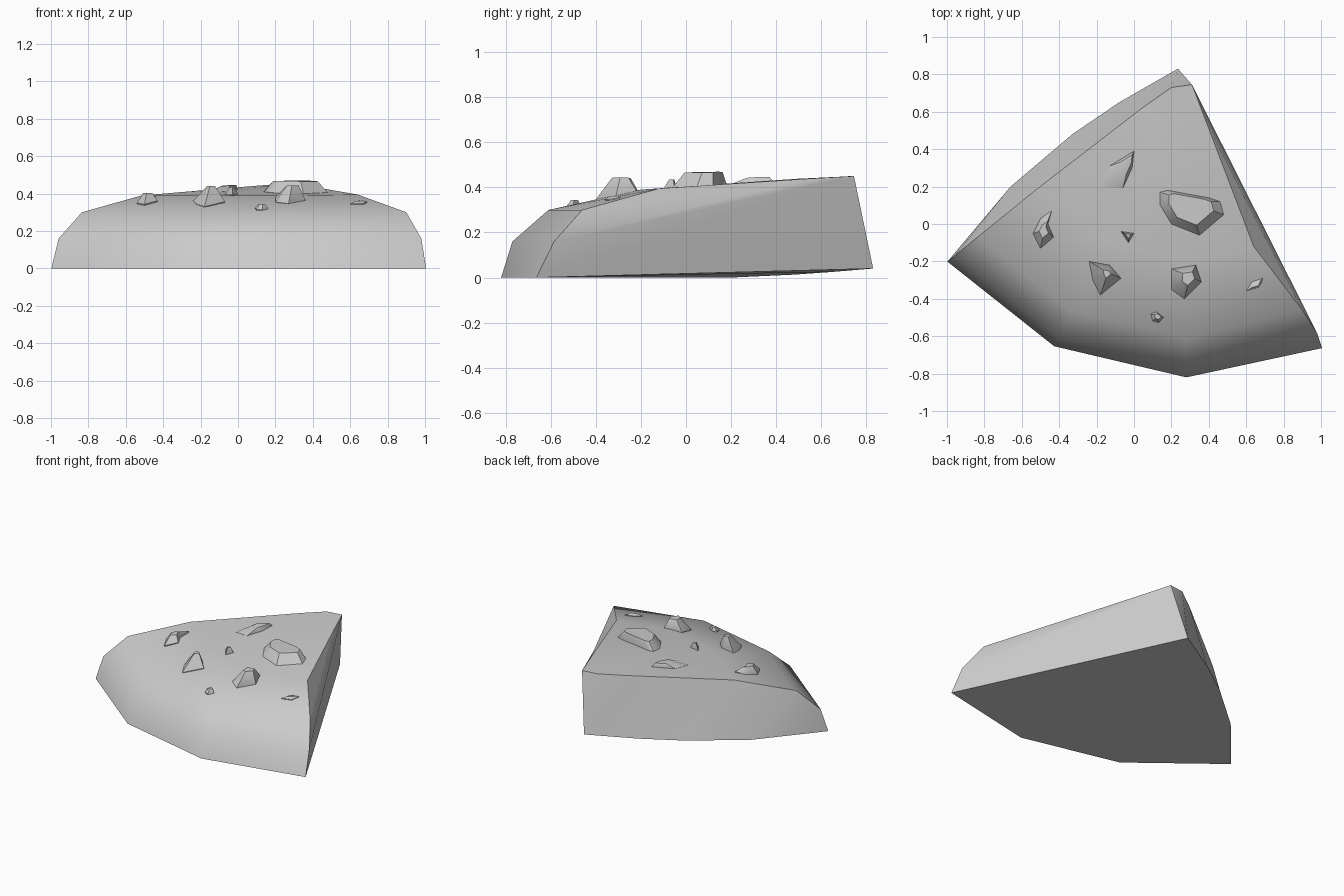
import bpy, bmesh
from math import radians, cos, sin, hypot

if "Cube" in bpy.data.objects:
    bpy.data.objects.remove(bpy.data.objects["Cube"])

CX, CY = 0.30, 0.85                       # centre of the whole round biscuit
PROFILE = [(1.67, 0.0), (1.62, 0.16), (1.46, 0.30), (1.05, 0.39), (0.36, 0.438), (0.0, 0.455)]
ANGLES = [-141, -115.8, -90.7, -65]


def surface_z(x, y):
    """Height of the domed top at a point."""
    r = hypot(x - CX, y - CY)
    for (r0, z0), (r1, z1) in zip(PROFILE, PROFILE[1:]):
        if r >= r1:
            return z0 + (z1 - z0) * (r0 - r) / (r0 - r1)
    return 0.45


def finish(name, bm, angle):
    bmesh.ops.recalc_face_normals(bm, faces=bm.faces)
    me = bpy.data.meshes.new(name)
    bm.to_mesh(me)
    bm.free()
    ob = bpy.data.objects.new(name, me)
    bpy.context.collection.objects.link(ob)
    bpy.ops.object.select_all(action='DESELECT')
    ob.select_set(True)
    bpy.context.view_layer.objects.active = ob
    bpy.ops.object.shade_smooth_by_angle(angle=radians(angle))
    return ob


def biscuit_wedge():
    bm = bmesh.new()
    V = bm.verts.new
    # domed top: rings of the biscuit profile over the remaining sector
    rings = [[V((CX + r * cos(radians(a)), CY + r * sin(radians(a)), z)) for a in ANGLES]
             for r, z in PROFILE[:5]]
    # broken ends pulled onto the right and left fracture lines
    rings[1][3].co = (0.98, -0.585, 0.16)
    rings[2][3].co = (0.90, -0.46, 0.30)
    rings[3][3].co = (0.64, -0.12, 0.395)
    rings[4][3].co = (0.39, 0.535, 0.438)
    rings[4][0].co = (0.05, 0.625, 0.438)
    for lo, hi in zip(rings, rings[1:]):
        for i in range(3):
            bm.faces.new((lo[i], lo[i + 1], hi[i + 1], hi[i]))
    # pointed back corner
    tip, notch = V((0.31, 0.745, 0.45)), V((0.20, 0.73, 0.45))
    heel = V((0.235, 0.83, 0.04))
    inner = rings[4]
    bm.faces.new((inner[0], inner[1], notch))
    bm.faces.new((inner[1], inner[2], tip, notch))
    bm.faces.new((inner[2], inner[3], tip))
    # left fracture face, bulging at its foot
    b1, b2, b3 = V((-0.66, 0.20, 0)), V((-0.33, 0.48, 0.013)), V((-0.08, 0.65, 0.025))
    L = [r[0] for r in rings]
    for f in ((L[0], L[1], b1), (L[1], L[2], b1), (L[2], L[3], b2, b1),
              (L[3], L[4], b3, b2), (L[4], notch, heel, b3), (notch, tip, heel)):
        bm.faces.new(f)
    # right fracture face, in two planes
    R = [r[3] for r in rings]
    bm.faces.new((tip, R[4], R[3], R[2], R[1]))
    bm.faces.new((tip, R[1], R[0], heel))
    # underside
    bm.faces.new(rings[0] + [heel, b3, b2, b1])
    finish("biscuit_wedge", bm, 35)


def chip(i, outline, peak, top_z, top_scale):
    """Rough lump: outline at the surface, smaller top, buried base."""
    bm = bmesh.new()
    px, py = peak
    levels = []
    for s, lift in ((0.85, -0.05), (1.0, 0.0), (top_scale, None)):
        ring = []
        for x, y in outline:
            X, Y = px + (x - px) * s, py + (y - py) * s
            z = surface_z(X, Y) + lift if lift is not None else top_z - 0.07 * hypot(X - px, Y - py)
            ring.append(bm.verts.new((X, Y, z)))
        levels.append(ring)
    n = len(outline)
    for lo, hi in zip(levels, levels[1:]):
        for k in range(n):
            bm.faces.new((lo[k], lo[(k + 1) % n], hi[(k + 1) % n], hi[k]))
    bm.faces.new(levels[0])
    bm.faces.new(levels[-1])
    finish(f"chip_{i}", bm, 40)


biscuit_wedge()

# chips: outline seen from above, peak position, peak height, top size
CHIPS = [
    ([(-.16, .20), (-.13, .31), (0, .39), (-.01, .30), (-.06, .19)], (-.02, .35), .448, .5),
    ([(.14, .17), (.18, .18), (.40, .14), (.46, .12), (.48, .05), (.35, -.06), (.20, 0), (.14, .10)],
     (.30, .12), .475, .7),
    ([(-.44, .07), (-.50, .03), (-.54, -.05), (-.50, -.13), (-.43, -.07), (-.46, 0)], (-.48, -.03), .405, .45),
    ([(-.07, -.04), (0, -.05), (-.03, -.10)], (-.03, -.06), .435, .4),
    ([(-.24, -.20), (-.13, -.22), (-.07, -.29), (-.18, -.38), (-.22, -.30)], (-.14, -.26), .442, .25),
    ([(.20, -.24), (.33, -.22), (.36, -.31), (.27, -.40), (.20, -.35)], (.30, -.28), .446, .4),
    ([(.60, -.36), (.63, -.31), (.69, -.29), (.67, -.34)], (.66, -.32), .363, .5),
    ([(.09, -.48), (.12, -.47), (.16, -.50), (.13, -.53), (.10, -.52)], (.13, -.49), .345, .5),
]
for i, c in enumerate(CHIPS, 1):
    chip(i, *c)
